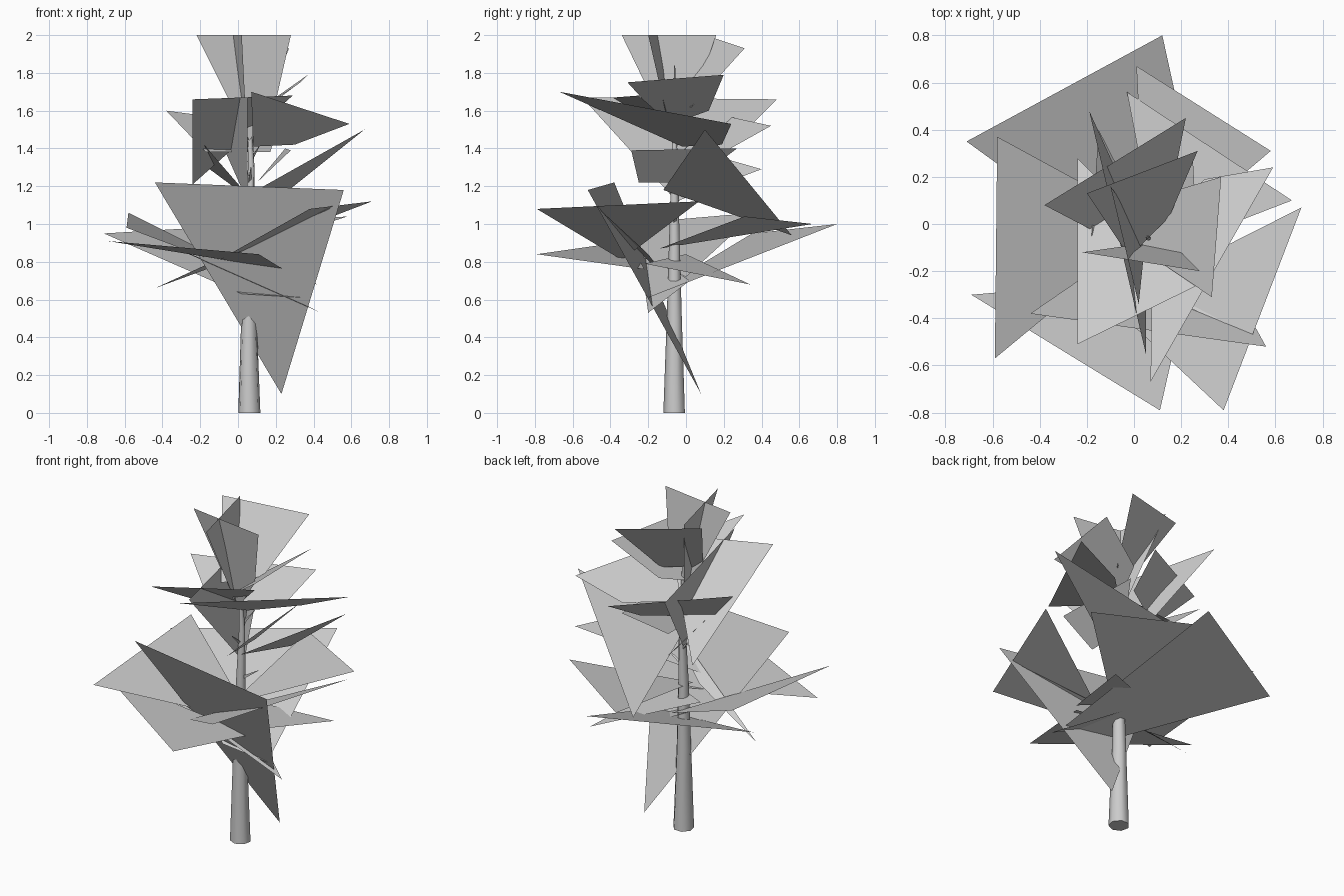
import bpy, math
from mathutils import Vector


def mesh_object(name, verts, faces):
    me = bpy.data.meshes.new(name)
    me.from_pydata(verts, [], faces)
    ob = bpy.data.objects.new(name, me)
    bpy.context.collection.objects.link(ob)
    return ob


def tube(name, path, sides):
    """Tapered tube through (centre, radius) rings."""
    verts, faces = [], []
    axis = Vector(path[-1][0]) - Vector(path[0][0])
    turn = axis.to_track_quat('Z', 'Y')
    for c, r in path:
        for i in range(sides):
            a = 2 * math.pi * i / sides
            verts.append(Vector(c) + turn @ Vector((r * math.cos(a), r * math.sin(a), 0)))
    for k in range(len(path) - 1):
        for i in range(sides):
            j = (i + 1) % sides
            faces.append((k * sides + i, k * sides + j,
                          (k + 1) * sides + j, (k + 1) * sides + i))
    faces.append(tuple(reversed(range(sides))))
    faces.append(tuple(range(len(verts) - sides, len(verts))))
    return mesh_object(name, verts, faces)


def foliage(name, cards):
    """Flat pointed foliage cards: two outer tips, then the inner corners."""
    verts, faces = [], []
    for card in cards:
        faces.append(tuple(range(len(verts), len(verts) + len(card))))
        verts += card
    return mesh_object(name, verts, faces)


# trunk
trunk = tube("trunk", [((0.06, -0.06, 0), 0.06), ((0.058, -0.06, 0.5), 0.042),
                       ((0.06, -0.06, 0.9), 0.03), ((0.07, -0.06, 1.3), 0.018),
                       ((0.05, -0.06, 1.84), 0.003)], 7)
bpy.context.view_layer.objects.active = trunk
trunk.select_set(True)
bpy.ops.object.shade_smooth_by_angle(angle=math.radians(60))

# short branches where the foliage tiers meet the trunk
for i in range(5):
    z = 1.0 + 0.11 * i
    a = i * 2.4
    reach = 0.12 - 0.012 * i
    tube("branch", [((0.06, -0.06, z), 0.012),
                    ((0.06 + reach * math.cos(a), -0.06 + reach * math.sin(a), z + 0.08), 0.002)], 3)

# lower tier of foliage
foliage("lower_foliage", [
    [(-0.44, -0.38, 1.22), (0.56, -0.52, 1.18), (0.23, 0.08, 0.10)],
    [(0.12, 0.80, 1.00), (-0.71, 0.35, 0.95), (0.02, -0.18, 0.63), (0.34, -0.20, 0.61)],
    [(-0.58, 0.37, 1.06), (-0.59, -0.57, 0.98), (0.10, 0.00, 0.72)],
    [(-0.69, -0.30, 0.91), (0.11, -0.79, 0.84), (0.24, -0.22, 0.76)],
    [(0.50, -0.47, 1.09), (-0.44, -0.06, 0.66), (0.05, -0.20, 0.84)],
    [(0.44, -0.20, 0.53), (-0.35, -0.25, 0.88), (0.10, 0.02, 0.70)],
    [(0.42, 0.34, 0.68), (0.24, -0.22, 0.79), (-0.10, 0.00, 0.84)],
])

# middle tier of foliage
foliage("middle_foliage", [
    [(0.71, 0.07, 1.12), (0.38, -0.79, 1.08), (-0.10, -0.34, 0.81)],
    [(0.01, 0.67, 1.00), (0.58, 0.31, 1.04), (0.05, -0.14, 0.87)],
    [(0.67, 0.10, 1.50), (-0.03, 0.56, 0.94), (0.10, -0.12, 1.18)],
    [(0.28, -0.29, 1.39), (0.25, 0.27, 1.40), (0.10, 0.03, 1.22), (0.10, -0.25, 1.22)],
    [(-0.15, 0.40, 1.29), (-0.18, -0.05, 1.42), (0.08, -0.05, 1.12)],
    [(-0.24, -0.51, 1.66), (0.29, -0.25, 1.68), (-0.24, 0.28, 1.21)],
])

# upper tier of foliage
foliage("upper_foliage", [
    [(-0.19, 0.48, 1.66), (0.05, -0.55, 1.67), (0.05, -0.05, 1.12)],
    [(0.07, -0.67, 1.70), (0.59, 0.24, 1.53), (0.30, 0.19, 1.42), (0.08, -0.02, 1.41)],
    [(-0.38, 0.08, 1.60), (0.22, 0.45, 1.52), (0.17, 0.20, 1.38), (-0.17, -0.03, 1.38)],
    [(0.33, -0.31, 1.75), (0.37, 0.20, 1.79), (0.10, 0.12, 1.60), (0.02, -0.10, 1.52)],
])

# crown tip cards
foliage("crown_tip", [
    [(-0.22, -0.12, 2.0), (0.28, -0.20, 2.0), (0.20, -0.12, 1.65), (0.06, -0.08, 1.44)],
    [(-0.10, 0.16, 2.0), (0.02, -0.34, 2.0), (0.05, -0.05, 1.40)],
    [(-0.20, 0.13, 1.99), (0.27, 0.31, 1.93), (0.15, 0.03, 1.62), (-0.02, -0.14, 1.60)],
])
